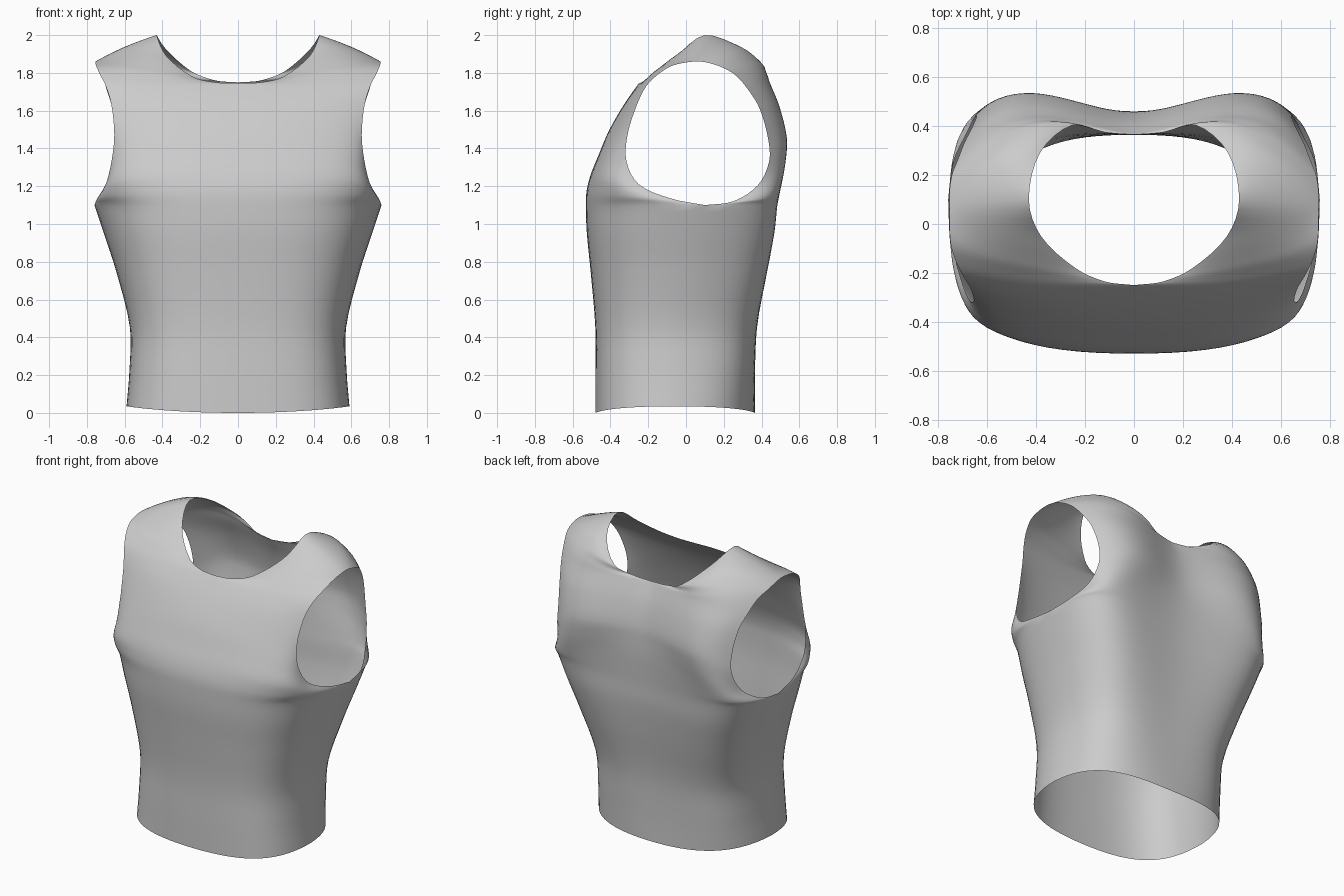
import bpy
import bmesh
from mathutils import Vector

STEPS = 4      # spline steps between neighbouring guide rows
COLUMNS = 18   # columns from the centre line to the side

cube = bpy.data.objects.get("Cube")
if cube:
    bpy.data.objects.remove(cube, do_unlink=True)

fabric = bpy.data.materials.new("light grey fabric")
fabric.use_nodes = True
grey = (0.6, 0.6, 0.6, 1)
fabric.diffuse_color = grey
fabric.node_tree.nodes["Principled BSDF"].inputs["Base Color"].default_value = grey

# Waist guides: centre z, side z, half width, front y, seam y, back y, back bulge
WAIST = [
    (0, .035, .59, -.48, -.06, .365, -.05),
    (.2, .22, .575, -.48, -.05, .365, 0),
    (.45, .45, .572, -.48, -.03, .375, .04),
    (.75, .75, .645, -.505, .03, .42, .11),
    (.95, .95, .71, -.525, .07, .445, .16),
    (1.08, 1.1, .76, -.53, .1, .45, .19),
]

# Chest guides, armpit to shoulder: four curve handles from centre or neckline to armhole
CHEST = [
    ((0, -.527, 1.17), (.49, -.527, 1.17), (.75, -.45, 1.15), (.745, -.08, 1.135)),
    ((0, -.505, 1.26), (.45, -.505, 1.26), (.71, -.46, 1.23), (.7, -.25, 1.21)),
    ((0, -.465, 1.36), (.4, -.465, 1.36), (.63, -.43, 1.34), (.67, -.315, 1.33)),
    ((0, -.41, 1.49), (.3, -.41, 1.49), (.57, -.38, 1.48), (.655, -.31, 1.47)),
    ((0, -.33, 1.63), (.25, -.33, 1.63), (.5, -.32, 1.63), (.67, -.26, 1.63)),
    ((0, -.25, 1.745), (.25, -.26, 1.72), (.48, -.26, 1.72), (.7, -.21, 1.73)),
    ((.12, -.235, 1.75), (.3, -.22, 1.755), (.5, -.21, 1.78), (.73, -.15, 1.79)),
    ((.24, -.18, 1.78), (.38, -.17, 1.81), (.56, -.15, 1.835), (.75, -.08, 1.835)),
    ((.38, -.05, 1.89), (.48, -.05, 1.91), (.62, -.04, 1.885), (.755, 0, 1.855)),
]
SHOULDER = [((.43, .1, 2), (.5, .1, 1.98), (.65, .09, 1.92), (.755, .07, 1.86))]
BACK = [
    ((0, .455, 1.17), (.35, .455, 1.17), (.7, .63, 1.15), (.74, .25, 1.12)),
    ((0, .46, 1.27), (.3, .46, 1.27), (.61, .62, 1.23), (.68, .38, 1.205)),
    ((0, .46, 1.37), (.25, .46, 1.37), (.5, .63, 1.35), (.65, .44, 1.33)),
    ((0, .455, 1.47), (.22, .455, 1.47), (.45, .645, 1.46), (.645, .435, 1.45)),
    ((0, .42, 1.62), (.2, .42, 1.62), (.45, .61, 1.62), (.665, .39, 1.61)),
    ((0, .365, 1.75), (.2, .39, 1.73), (.45, .56, 1.75), (.695, .33, 1.71)),
    ((.12, .375, 1.76), (.3, .43, 1.77), (.48, .5, 1.83), (.72, .265, 1.785)),
    ((.25, .405, 1.81), (.36, .43, 1.85), (.55, .4, 1.88), (.745, .2, 1.825)),
    ((.385, .29, 1.93), (.48, .3, 1.955), (.62, .26, 1.92), (.755, .13, 1.85)),
]


def waist_row(guide, front):
    """Quarter outline of the waist, bulged outwards near the side seam."""
    low, side, wide, front_y, seam, back_y, bulge = guide
    if front:
        y, corner, reach, spread = front_y, front_y + .13 * (seam - front_y), .63, 1
    else:
        y, corner, reach, spread = back_y, back_y + bulge, .53, .96
    return ((0, y, low), (reach * wide, y, low),
            (spread * wide, corner, side), (wide, seam, side))


def bezier(row, t):
    a, b, c, d = row
    s = 1 - t
    return a * s**3 + b * (3 * s * s * t) + c * (3 * s * t * t) + d * t**3


def spline(a, b, c, d, t):
    """Smooth step from b to c, with slopes weighted by the row spacing."""
    before, here, after = (b - a).length, (c - b).length, (d - c).length
    m = (c - a) * (here / (before + here))
    n = (d - b) * (here / (here + after))
    return (b * (2 * t**3 - 3 * t**2 + 1) + m * (t**3 - 2 * t**2 + t)
            + c * (3 * t**2 - 2 * t**3) + n * (t**3 - t**2))


# Guide rows run from the front hem, over the shoulder, down to the back hem
rows = [waist_row(g, True) for g in WAIST] + CHEST + SHOULDER + BACK[::-1]
rows += [waist_row(g, False) for g in reversed(WAIST)]
points = [[bezier([Vector(p) for p in row], j / COLUMNS) for j in range(COLUMNS + 1)]
          for row in rows]
last = len(points) - 1

# Rows where the edge turns a corner: the armpits and the middle of the neckline
armpit = len(WAIST) - 1
neck = armpit + 6
ARMPITS = (armpit, last - armpit)
NECKS = (neck, last - neck)


def corner(i, j):
    """How sharply the spline breaks at this guide point."""
    s = j / COLUMNS
    if i in ARMPITS:
        return s**4
    return (1 - s)**4 if i in NECKS else 0


grid = []
for i in range(last):
    quads = []
    for j in range(COLUMNS + 1):
        b, c = points[i][j], points[i + 1][j]
        a = points[max(i - 1, 0)][j].lerp(b, corner(i, j))
        d = points[min(i + 2, last)][j].lerp(c, corner(i + 1, j))
        quads.append((a, b, c, d))
    for k in range(STEPS):
        grid.append([spline(*q, k / STEPS) for q in quads])
grid.append(points[last])

# Front and back share the side seam below the armpit
for i in range(armpit * STEPS + 1):
    grid[-1 - i][-1] = grid[i][-1].copy()

# Half of the garment as one open sheet
bm = bmesh.new()
verts = [[bm.verts.new(p) for p in row] for row in grid]
for low, high in zip(verts, verts[1:]):
    for j in range(COLUMNS):
        bm.faces.new((low[j], low[j + 1], high[j + 1], high[j]))
bmesh.ops.remove_doubles(bm, verts=bm.verts, dist=.0005)
mesh = bpy.data.meshes.new("sleeveless_top")
bm.to_mesh(mesh)
bm.free()
mesh.materials.append(fabric)

top = bpy.data.objects.new("sleeveless_top", mesh)
bpy.context.collection.objects.link(top)
mirror = top.modifiers.new("other half", 'MIRROR')
mirror.merge_threshold = .001

# Smooth cloth
bpy.context.view_layer.objects.active = top
top.select_set(True)
bpy.ops.object.shade_smooth()
